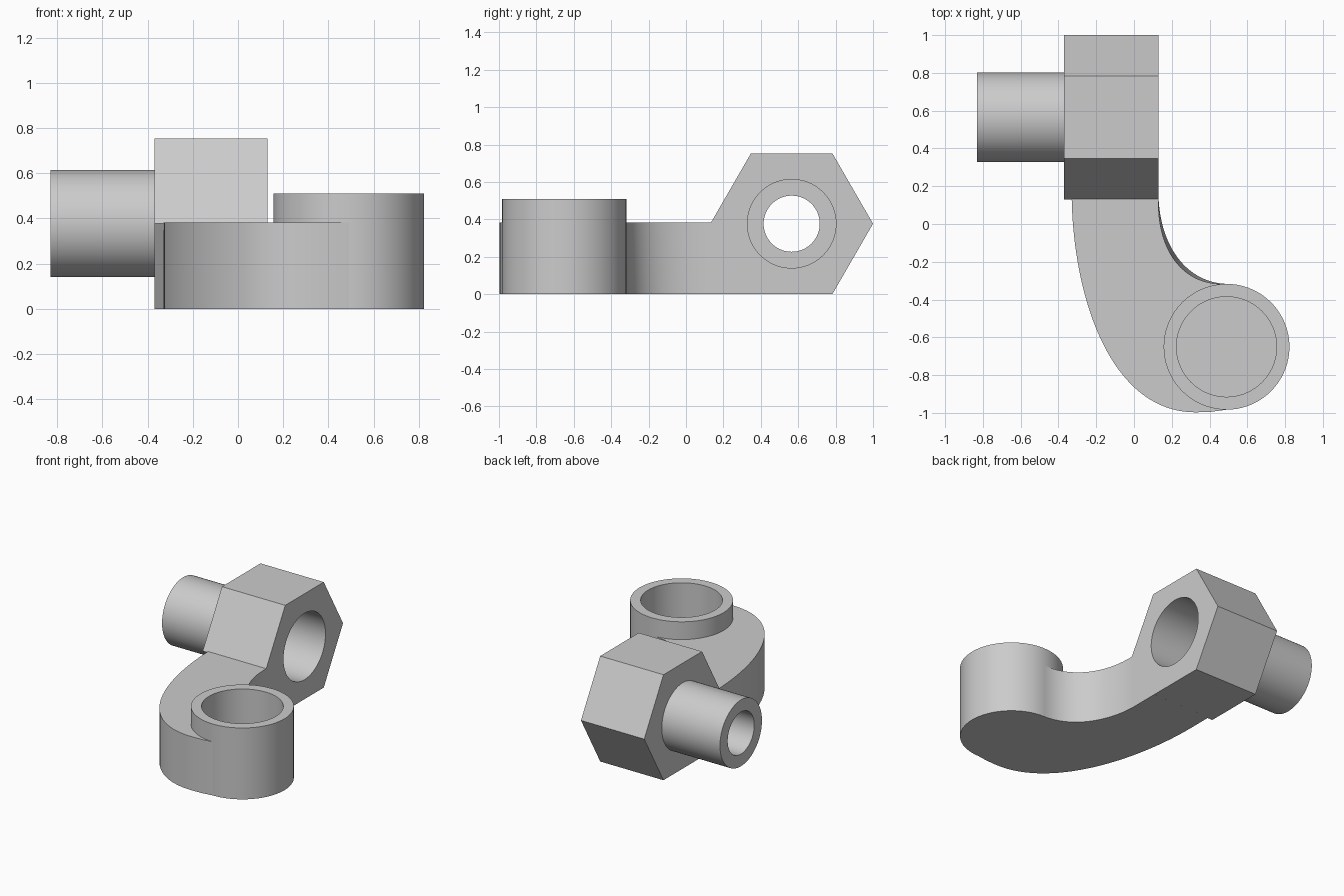
import bpy, bmesh
from math import cos, sin, pi, radians
from mathutils import Vector
from mathutils.geometry import interpolate_bezier

cube = bpy.data.objects.get("Cube")
if cube:
    bpy.data.objects.remove(cube)

SEG = 72
grey = bpy.data.materials.new("plain grey")
GREY = (0.6, 0.6, 0.6, 1)
grey.use_nodes = True
grey.diffuse_color = GREY
grey.node_tree.nodes["Principled BSDF"].inputs["Base Color"].default_value = GREY


def finish(name, bm):
    bmesh.ops.recalc_face_normals(bm, faces=bm.faces)
    mesh = bpy.data.meshes.new(name)
    bm.to_mesh(mesh)
    bm.free()
    mesh.materials.append(grey)
    obj = bpy.data.objects.new(name, mesh)
    bpy.context.collection.objects.link(obj)
    bpy.ops.object.select_all(action='DESELECT')
    obj.select_set(True)
    bpy.context.view_layer.objects.active = obj
    bpy.ops.object.shade_smooth_by_angle(angle=radians(30))
    return obj


def round_r(r):
    return lambda a: r


def hex_r(r):
    return lambda a: r * cos(pi / 6) / cos(a % (pi / 3) - pi / 6)


def bridge(bm, a, b):
    n = len(a)
    for i in range(n):
        j = (i + 1) % n
        bm.faces.new((a[i], a[j], b[j], b[i]))


def revolve(name, profile, centre, along_x, closed):
    """Sweep (radius function, height) pairs around the x or z axis."""
    bm = bmesh.new()
    loops = []
    for radius, h in profile:
        loop = []
        for i in range(SEG):
            # Rounding keeps the corner angles exact on the hexagon
            a = round(2 * pi * i / SEG, 9)
            u, v = radius(a) * cos(a), radius(a) * sin(a)
            offset = Vector((h, u, v)) if along_x else Vector((u, v, h))
            loop.append(bm.verts.new(Vector(centre) + offset))
        loops.append(loop)
    for a, b in zip(loops, loops[1:]):
        bridge(bm, a, b)
    if closed:
        bridge(bm, loops[-1], loops[0])
    else:
        bm.faces.new(loops[0])
        bm.faces.new(loops[-1])
    return finish(name, bm)


# Hexagonal body with a deep bore
nut_centre = (0, 0.565, 0.377)
hexagon, wide, narrow = hex_r(0.435), round_r(0.237), round_r(0.15)
revolve("hex_body", [(hexagon, -0.37), (hexagon, 0.13), (wide, 0.13),
                     (wide, -0.36), (narrow, -0.36), (narrow, -0.37)],
        nut_centre, True, True)

# Hollow spigot on the side
revolve("side_pipe", [(wide, -0.83), (wide, -0.37), (narrow, -0.37),
                      (narrow, -0.83)], nut_centre, True, True)

# Upright cup with a closed bottom
cup = Vector((0.49, -0.65, 0))
rim, bore = round_r(0.333), round_r(0.265)
revolve("cup", [(rim, 0), (rim, 0.51), (bore, 0.51), (bore, 0.08)],
        cup, False, False)


# Curved arm between the body and the cup
def curve(*points):
    return interpolate_bezier(*[Vector((x, y, 0)) for x, y in points], 40)


def arm_outline(inset):
    outer = curve((-0.33, 0.14), (-0.32, -0.4), (-0.12, -1.0), (0.33, -0.997))
    outer += [Vector((0.41, -0.994, 0)), Vector((0.49, -0.983, 0))]
    end = [cup + 0.3 * Vector((-sin(a), -cos(a), 0))
           for a in (pi * i / 24 for i in range(25))]
    inner = curve((0.49, -0.317), (0.28 - inset, -0.31 - inset),
                  (0.14 - inset, -0.12 - inset), (0.13, 0.14))
    return [Vector((-0.33, 0.36, 0))] + outer + end + inner + [Vector((0.13, 0.36, 0))]


bm = bmesh.new()
low = [bm.verts.new(p) for p in arm_outline(0)]
# The top edge stops short of the bore, where the body takes over
high = [bm.verts.new((p.x, min(p.y, 0.14), 0.383)) for p in arm_outline(0.02)]
bridge(bm, low, high)
bm.faces.new(low)
bm.faces.new(high)
bmesh.ops.remove_doubles(bm, verts=bm.verts, dist=0.0001)
finish("curved_arm", bm)
